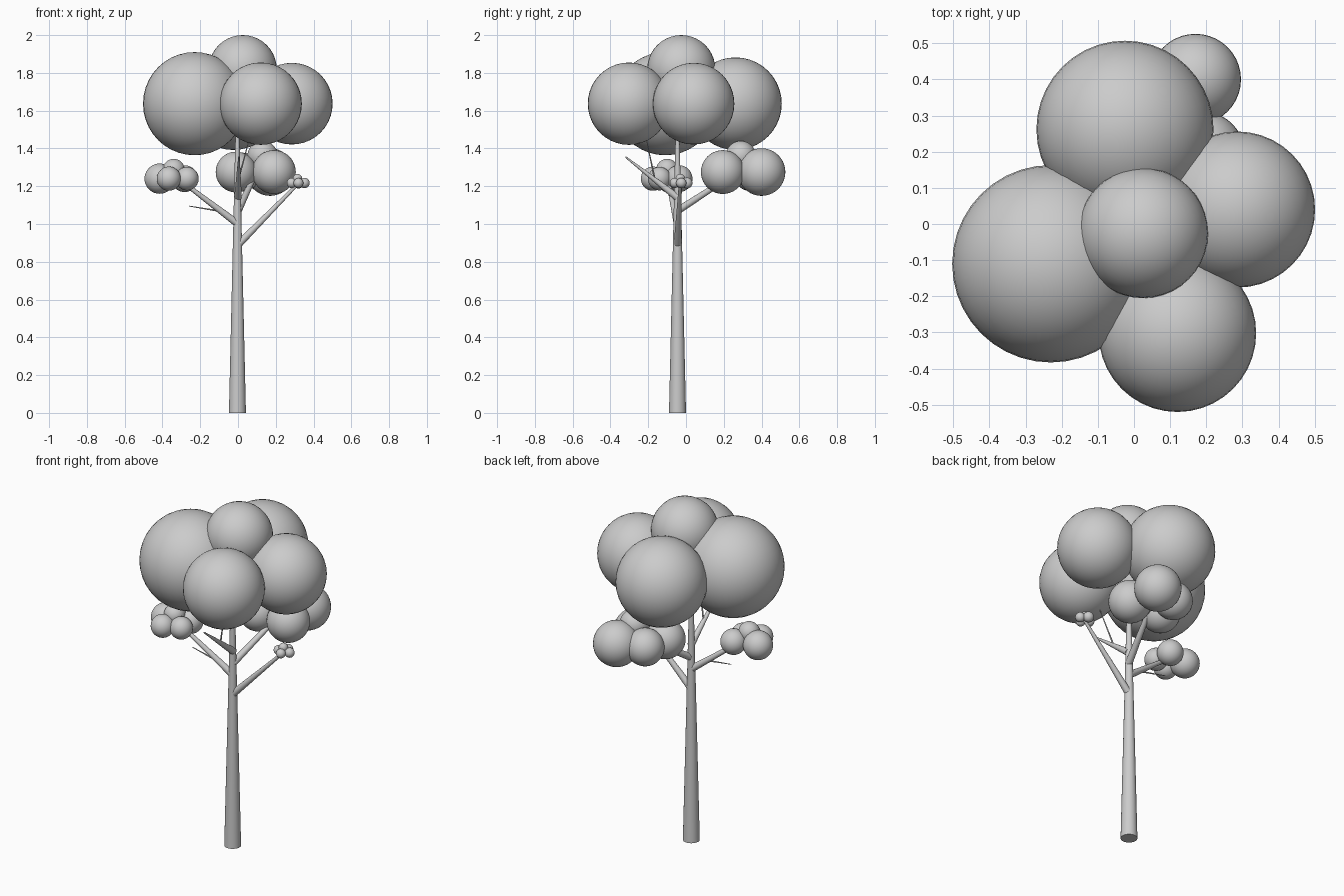
import bpy
from mathutils import Vector

cube = bpy.data.objects.get("Cube")
if cube:
    bpy.data.objects.remove(cube, do_unlink=True)

grey = bpy.data.materials.new("plain_grey")
grey.use_nodes = True
grey.diffuse_color = (0.6, 0.6, 0.6, 1)
grey.node_tree.nodes["Principled BSDF"].inputs["Base Color"].default_value = (0.6, 0.6, 0.6, 1)


def finish(name):
    obj = bpy.context.object
    obj.name = name
    obj.data.materials.append(grey)
    bpy.ops.object.shade_smooth_by_angle()


def limb(name, start, end, r1, r2, sides=16):
    """Tapered round limb between two points."""
    a, b = Vector(start), Vector(end)
    axis = b - a
    bpy.ops.mesh.primitive_cone_add(
        vertices=sides, radius1=r1, radius2=r2, depth=axis.length,
        location=(a + b) / 2, rotation=axis.to_track_quat('Z', 'Y').to_euler())
    finish(name)


def leaf_cluster(name, z, ring, top):
    """Ring of balls (x, y, radius) at one height, with a ball (x, y, z, radius) on top."""
    balls = [(x, y, z, r) for x, y, r in ring] + [top]
    for i, (x, y, h, r) in enumerate(balls):
        bpy.ops.mesh.primitive_uv_sphere_add(segments=40, ring_count=20, radius=r, location=(x, y, h))
        finish(f"{name}_ball_{i + 1}")


# Trunk and main branches
limb("trunk", (-0.003, -0.045, 0), (-0.003, -0.045, 1.55), 0.045, 0.009, 24)
limb("right_branch", (0, -0.045, 1.0), (-0.33, -0.1, 1.25), 0.02, 0.009)
limb("left_branch", (0, -0.045, 0.89), (0.32, -0.03, 1.215), 0.02, 0.008)
limb("back_branch", (0, -0.045, 1.07), (0.1, 0.28, 1.28), 0.02, 0.012)
limb("front_branch", (0, -0.045, 1.14), (0.005, -0.32, 1.355), 0.02, 0.004)

# Thin twigs
limb("right_twig", (-0.095, -0.065, 1.068), (-0.26, -0.05, 1.095), 0.005, 0.002, 8)
limb("front_twig", (0.002, -0.165, 1.235), (0.06, -0.21, 1.45), 0.005, 0.002, 8)

# Foliage
leaf_cluster("crown", 1.637,
             [(-0.23, -0.11, 0.273), (0.285, 0.04, 0.216), (0.12, -0.302, 0.218), (-0.025, 0.262, 0.245)],
             (0.025, -0.025, 1.82, 0.18))
leaf_cluster("back_cluster", 1.275,
             [(0.17, 0.4, 0.126), (0.19, 0.195, 0.116), (-0.01, 0.205, 0.108), (0.02, 0.35, 0.103)],
             (0.13, 0.29, 1.36, 0.08))
leaf_cluster("right_cluster", 1.24,
             [(-0.415, -0.075, 0.08), (-0.366, -0.175, 0.064), (-0.27, -0.14, 0.062), (-0.283, -0.037, 0.071)],
             (-0.34, -0.1, 1.287, 0.058))
leaf_cluster("left_cluster", 1.217,
             [(0.285, -0.03, 0.027), (0.352, -0.025, 0.027), (0.32, -0.06, 0.026), (0.32, 0.005, 0.029)],
             (0.315, -0.03, 1.24, 0.025))
